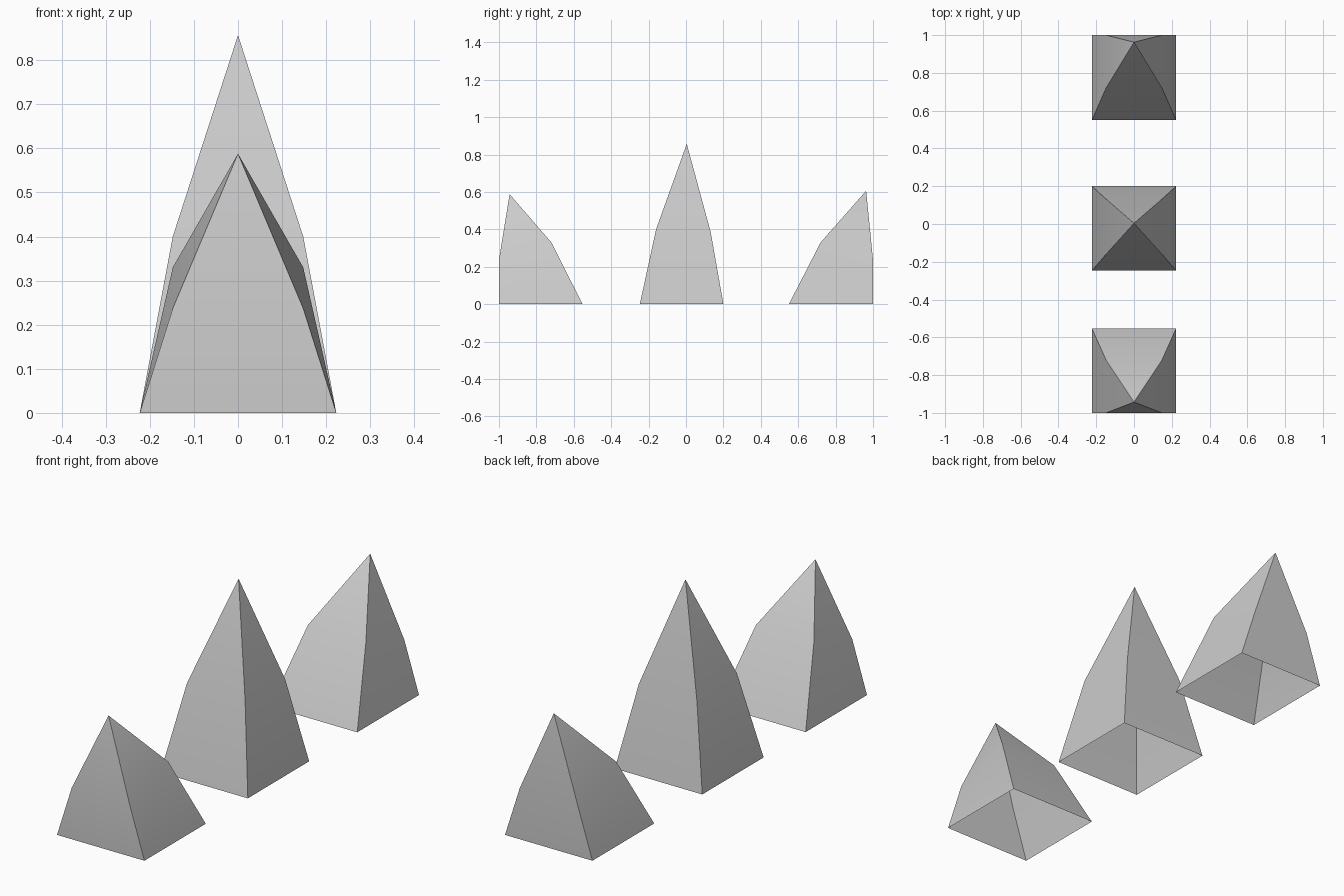
import bpy
import bmesh
import math

cube = bpy.data.objects.get("Cube")
if cube:
    bpy.data.objects.remove(cube)

# One pale grey for all spikes
grey = bpy.data.materials.new("pale_grey")
grey.use_nodes = True
colour = (0.6, 0.6, 0.6, 1)
grey.diffuse_color = colour
grey.node_tree.nodes["Principled BSDF"].inputs["Base Color"].default_value = colour

BASE_X, WAIST_X = 0.223, 0.148  # half widths at the ground and at the bend


def spike(name, base_y, front_bend, back_bend, tip):
    """Open-bottomed four-sided spike; bends and tip are (y, z) points."""
    bm = bmesh.new()

    def ring(half, front, back):
        corners = [(-half, *front), (half, *front), (half, *back), (-half, *back)]
        return [bm.verts.new(c) for c in corners]

    base = ring(BASE_X, (base_y[0], 0), (base_y[1], 0))
    bend = ring(WAIST_X, front_bend, back_bend)
    apex = bm.verts.new((0, *tip))
    for i in range(4):
        j = (i + 1) % 4
        bm.faces.new((base[i], base[j], bend[j], bend[i]))
        bm.faces.new((bend[i], bend[j], apex))

    mesh = bpy.data.meshes.new(name)
    bm.to_mesh(mesh)
    bm.free()
    mesh.materials.append(grey)
    obj = bpy.data.objects.new(name, mesh)
    bpy.context.collection.objects.link(obj)

    # Soft bend, crisp corners
    bpy.ops.object.select_all(action="DESELECT")
    obj.select_set(True)
    bpy.context.view_layer.objects.active = obj
    bpy.ops.object.shade_smooth_by_angle(angle=math.radians(30))


# Outer spikes lean away from the tall middle one
spike("front_spike", (-1, -0.553), (-1, 0.237), (-0.72, 0.33), (-0.943, 0.588))
spike("middle_spike", (-0.247, 0.2), (-0.16, 0.4), (0.132, 0.385), (0.004, 0.857))
spike("back_spike", (0.55, 1), (0.72, 0.33), (1, 0.235), (0.963, 0.606))
